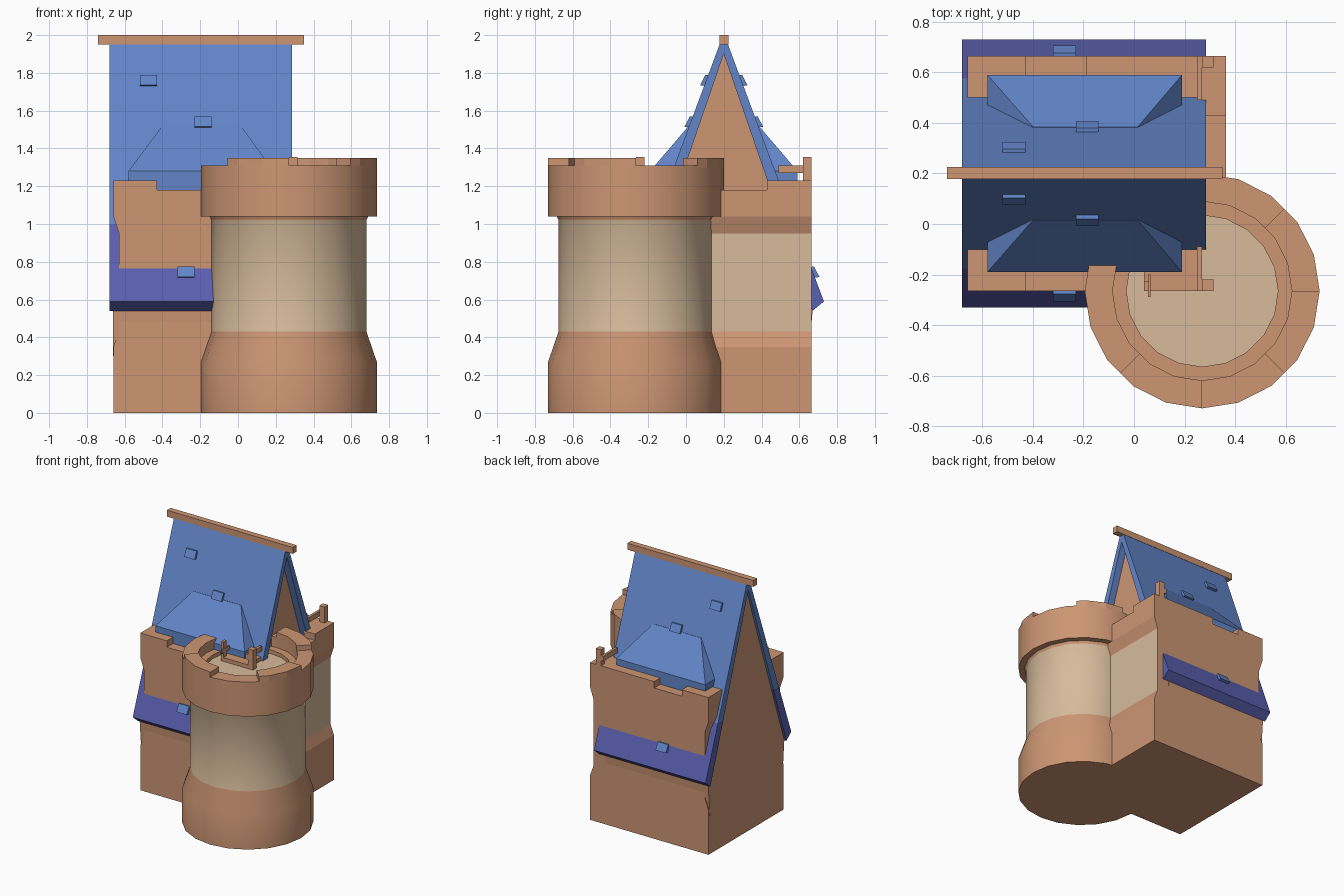
import bpy, bmesh, math
from mathutils import Vector

cube = bpy.data.objects.get("Cube")
if cube:
    bpy.data.objects.remove(cube)


def material(name, rgb):
    m = bpy.data.materials.new(name)
    m.use_nodes = True
    m.diffuse_color = (*rgb, 1)
    m.node_tree.nodes["Principled BSDF"].inputs["Base Color"].default_value = (*rgb, 1)
    return m


CLAY = material("clay orange", (0.61, 0.305, 0.174))
SAND = material("sand plaster", (0.68, 0.50, 0.33))
BLUE = material("roof blue", (0.122, 0.235, 0.578))
VIOLET = material("eave violet", (0.102, 0.115, 0.43))

RIDGE = 0.2                      # y of the roof ridge
TOWER = Vector((0.27, -0.265, 0))


def finish(name, bm, mats, rule=None):
    bmesh.ops.recalc_face_normals(bm, faces=bm.faces[:])
    if rule:
        for f in bm.faces:
            f.normal_update()
            f.material_index = rule(f.calc_center_median(), f.normal)
    mesh = bpy.data.meshes.new(name)
    bm.to_mesh(mesh)
    bm.free()
    for m in mats:
        mesh.materials.append(m)
    ob = bpy.data.objects.new(name, mesh)
    bpy.context.collection.objects.link(ob)
    return ob


def prism(name, points, axis, lo, hi, mats, rule=None):
    """Extrude a (side, z) outline along x or y."""
    bm = bmesh.new()
    place = (lambda s, z, t: (t, s, z)) if axis == "x" else (lambda s, z, t: (s, t, z))
    a = [bm.verts.new(place(s, z, lo)) for s, z in points]
    b = [bm.verts.new(place(s, z, hi)) for s, z in points]
    bm.faces.new(a)
    bm.faces.new(b)
    for i in range(len(a)):
        j = (i + 1) % len(a)
        bm.faces.new((a[i], a[j], b[j], b[i]))
    return finish(name, bm, mats, rule)


def box(name, x, y, z, mat):
    return prism(name, [(y[0], z[0]), (y[1], z[0]), (y[1], z[1]), (y[0], z[1])],
                 "x", x[0], x[1], [mat])


def hull(name, coords, mat):
    bm = bmesh.new()
    for c in coords:
        bm.verts.new(c)
    bmesh.ops.convex_hull(bm, input=bm.verts[:])
    bmesh.ops.dissolve_limit(bm, angle_limit=0.01, verts=bm.verts[:], edges=bm.edges[:])
    return finish(name, bm, [mat])


# Main house block, waisted on both x sides, plaster band on the left side
side = [(0, 0), (0, 0.35), (0.03, 0.43), (0.03, 0.95), (0, 1.04), (0, 1.18)]
outline = [(-0.66 + i, z) for i, z in side] + [(0.365 - i, z) for i, z in reversed(side)]
prism("house_walls", outline, "y", -0.265, 0.665, [CLAY, SAND],
      lambda c, n: int(n.x > 0.99 and 0.5 < c.z < 0.9))

# Gable wall filling the roof's A shape
half = [(0.45, 0.3), (0.47, 0.54)]
prism("gable_wall", [(RIDGE - d, z) for d, z in half] + [(RIDGE, 1.9)]
      + [(RIDGE + d, z) for d, z in reversed(half)], "x", -0.662, 0.23, [CLAY])

# Round tower
profile = [(0, 0), (0.465, 0), (0.465, 0.27), (0.41, 0.43), (0.41, 1.02), (0.42, 1.04),
           (0.465, 1.04), (0.465, 1.31), (0.355, 1.31), (0.355, 1.23), (0.30, 1.23),
           (0.30, 1.2), (0, 1.2)]
bm = bmesh.new()
verts = [bm.verts.new(TOWER + Vector((r, 0, z))) for r, z in profile]
edges = [bm.edges.new(p) for p in zip(verts, verts[1:])]
bmesh.ops.spin(bm, geom=verts + edges, cent=TOWER, axis=(0, 0, 1),
               angle=2 * math.pi, steps=20, use_merge=True)
bmesh.ops.remove_doubles(bm, verts=bm.verts[:], dist=0.0005)
tower = finish("round_tower", bm, [CLAY, SAND],
               lambda c, n: int(0.5 < c.z < 1.0 or (abs(c.z - 1.2) < 0.005 and n.z > 0.9)))
bpy.context.view_layer.objects.active = tower
tower.select_set(True)
bpy.ops.object.shade_smooth_by_angle(angle=math.radians(30))
tower.select_set(False)


# Tower battlements, on every other eighth of the rim
def merlon(name, start, end):
    bm = bmesh.new()
    rings = []
    stops = [start] + [a for a in range(-180, 181, 18) if start < a < end] + [end]
    for deg in stops:
        # keep each stop on the 20-sided rim
        off = math.radians((deg % 18) - 9)
        flat = math.cos(math.radians(9)) / math.cos(off)
        d = Vector((math.cos(math.radians(deg)), math.sin(math.radians(deg)), 0)) * flat
        rings.append([bm.verts.new(TOWER + d * r + Vector((0, 0, z)))
                      for r, z in ((0.355, 1.3), (0.465, 1.3), (0.465, 1.35), (0.355, 1.35))])
    for a, b in zip(rings, rings[1:]):
        for i in range(4):
            j = (i + 1) % 4
            bm.faces.new((a[i], a[j], b[j], b[i]))
    bm.faces.new(rings[0])
    bm.faces.new(rings[-1])
    finish(name, bm, [CLAY])


for i, start in enumerate((-135, -45, 45)):
    merlon(f"tower_merlon_{i + 1}", start, start + 45)


# Roof slope distance from the ridge at a height
def slope(z):
    return 0.02 + (1.95 - z) * 0.375


for word, s in (("front", -1), ("back", 1)):
    def y(d):
        return RIDGE + s * d

    # Long slab running through the house, upper and lower colour
    prism(f"{word}_roof_slope",
          [(y(0), 1.97), (y(0.015), 1.97), (y(slope(1.0)), 1.0), (y(0.31), 1.0), (y(0), 1.9)],
          "x", -0.68, 0.285, [BLUE])
    prism(f"{word}_roof_eave",
          [(y(slope(1.0)), 1.0), (y(0.53), 0.59), (y(0.47), 0.54), (y(0.31), 1.0)],
          "x", -0.68, 0.285, [VIOLET])
    # Flared hipped skirt
    hull(f"{word}_roof_skirt",
         [(x, y(d), z) for x in (-0.58, 0.19) for d, z in ((0.39, 1.17), (0.39, 1.28), (0.22, 1.17), (0.22, 1.28))]
         + [(x, y(d), 1.52) for x in (-0.4, 0.015) for d in (0.185, 0.1)], BLUE)
    # Raised roof tiles
    for i, (x, z) in enumerate(((-0.52, 1.735), (-0.23, 1.515), (-0.32, 0.72))):
        top = z + 0.05
        prism(f"{word}_raised_tile_{i + 1}",
              [(y(slope(top) - 0.02), top), (y(slope(top) + 0.015), top + 0.005),
               (y(slope(z) + 0.025), z), (y(slope(z) - 0.03), z - 0.01)],
              "x", x, x + 0.09, [BLUE])
    # House battlements
    spans = ((-0.66, -0.43), (0.04, 0.27)) if s < 0 else ((-0.66, -0.43), (-0.19, 0.365))
    for i, span in enumerate(spans):
        box(f"{word}_wall_merlon_{i + 1}", span, sorted((y(0.385), y(0.465))), (1.17, 1.23), CLAY)
    box(f"{word}_right_corner", (-0.66, -0.58), sorted((y(0.30), y(0.385))), (1.17, 1.23), CLAY)
    box(f"{word}_left_corner", (0.19, 0.27), sorted((y(0.30), y(0.385))), (1.17, 1.23), CLAY)
    # Post and rail
    box(f"{word}_post", (0.27, 0.315), sorted((y(0.42), y(0.465))), (1.17, 1.355), CLAY)
    box(f"{word}_rail", (0.25, 0.27), sorted((y(0.29), y(0.465))), (1.27, 1.31), CLAY)

box("left_wall_merlon", (0.27, 0.365), (0.43, 0.665), (1.17, 1.23), CLAY)
box("small_post", (0.04, 0.06), (-0.265, -0.225), (1.19, 1.35), CLAY)
box("small_post_bar", (0.055, 0.065), (-0.29, -0.2), (1.27, 1.3), CLAY)

# Ridge beam
box("ridge_beam", (-0.74, 0.35), (0.178, 0.225), (1.95, 2.0), CLAY)
